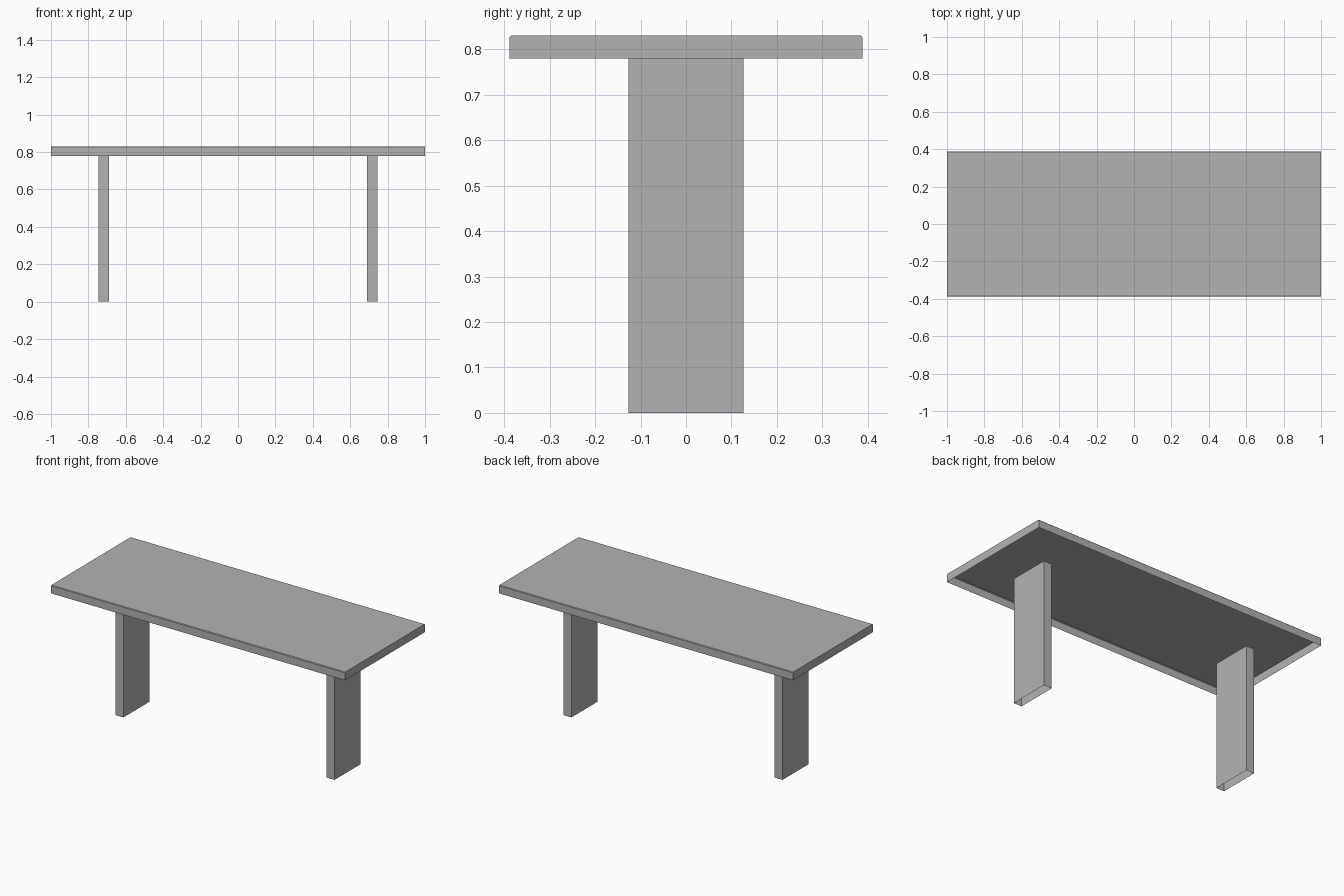
import bpy
import bmesh

cube = bpy.data.objects.get("Cube")
if cube:
    bpy.data.objects.remove(cube, do_unlink=True)

grey = bpy.data.materials.new("plain grey")
grey.use_nodes = True
colour = (0.45, 0.45, 0.45, 1)
grey.diffuse_color = colour
grey.node_tree.nodes["Principled BSDF"].inputs["Base Color"].default_value = colour


def open_box(name, centre, size, chamfer=0):
    """Box with no bottom face and optional chamfers on its long top edges."""
    bm = bmesh.new()
    bmesh.ops.create_cube(bm, size=1)
    bmesh.ops.scale(bm, vec=size, verts=bm.verts)
    bmesh.ops.translate(bm, vec=centre, verts=bm.verts)
    bm.normal_update()
    bottom = [f for f in bm.faces if f.normal.z < -0.9]
    bmesh.ops.delete(bm, geom=bottom, context='FACES_ONLY')
    if chamfer:
        long_edges = [e for e in bm.edges
                      if all(v.co.z > centre[2] for v in e.verts)
                      and abs(e.verts[0].co.x - e.verts[1].co.x) > 1]
        bmesh.ops.bevel(bm, geom=long_edges, offset=chamfer, segments=1,
                        affect='EDGES')
    mesh = bpy.data.meshes.new(name)
    bm.to_mesh(mesh)
    bm.free()
    mesh.materials.append(grey)
    obj = bpy.data.objects.new(name, mesh)
    bpy.context.collection.objects.link(obj)
    return obj


# Hollow tabletop with softened long edges
open_box("tabletop", (0, 0, 0.805), (2, 0.777, 0.05), chamfer=0.004)

# Slab legs, open at the foot
for name, side in (("left_leg", 1), ("right_leg", -1)):
    open_box(name, (side * 0.718, 0, 0.39), (0.055, 0.254, 0.78))
